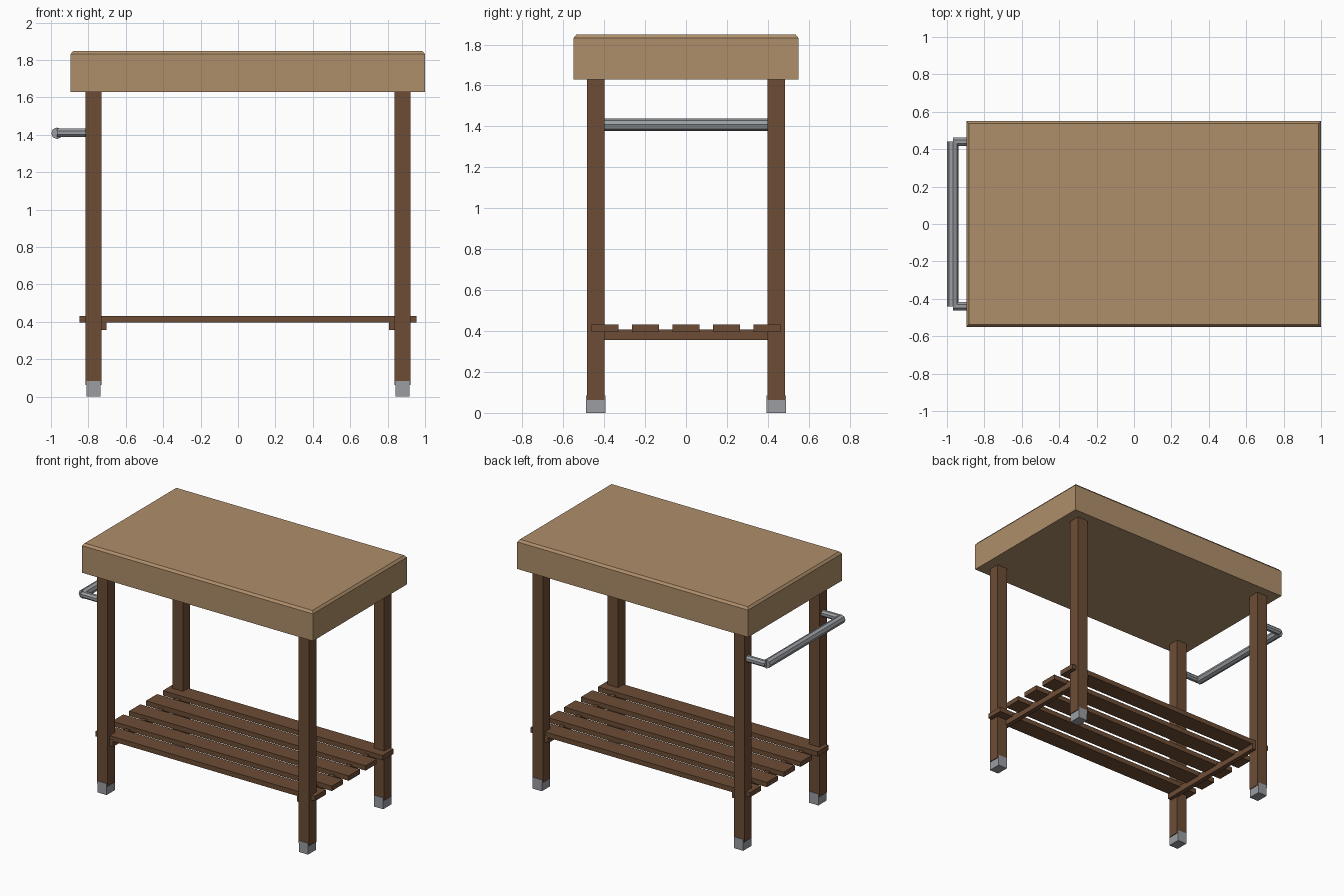
import bpy, bmesh, math
from mathutils import Matrix

if "Cube" in bpy.data.objects:
    bpy.data.objects.remove(bpy.data.objects["Cube"])


def material(name, rgb):
    m = bpy.data.materials.new(name)
    m.diffuse_color = (*rgb, 1)
    m.use_nodes = True
    m.node_tree.nodes["Principled BSDF"].inputs["Base Color"].default_value = m.diffuse_color
    return m


TAN = material("light wood", (0.43, 0.275, 0.145))
BROWN = material("dark wood", (0.152, 0.073, 0.036))
STEEL = material("grey metal", (0.325, 0.34, 0.365))


def finish(bm, name, mat):
    bmesh.ops.recalc_face_normals(bm, faces=bm.faces)
    me = bpy.data.meshes.new(name)
    bm.to_mesh(me)
    bm.free()
    me.materials.append(mat)
    ob = bpy.data.objects.new(name, me)
    bpy.context.collection.objects.link(ob)
    return ob


def box(name, mat, x, y, z, top_chamfer=None):
    """Box from (min, max) ranges; top_chamfer = (inset, drop)."""
    bm = bmesh.new()
    size = [r[1] - r[0] for r in (x, y, z)]
    mid = [(r[1] + r[0]) / 2 for r in (x, y, z)]
    bmesh.ops.create_cube(bm, size=1, matrix=Matrix.Translation(mid) @ Matrix.Diagonal((*size, 1)))
    if top_chamfer:
        inset, drop = top_chamfer
        top = max(bm.faces, key=lambda f: f.calc_center_median().z)
        for v in top.verts:
            v.co.z -= drop
        bmesh.ops.inset_region(bm, faces=[top], thickness=inset, depth=0)
        for v in top.verts:
            v.co.z += drop
    return finish(bm, name, mat)


def rod(name, mat, start, length, radius, axis, turn=0.0):
    """Eight-sided rod along x or y."""
    bm = bmesh.new()
    bmesh.ops.create_cone(bm, cap_ends=True, segments=8, radius1=radius, radius2=radius, depth=length)
    rot = Matrix.Rotation(math.pi / 2, 4, 'Y' if axis == 'x' else 'X')
    mid = list(start)
    mid['xyz'.index(axis)] += length / 2
    bm.transform(Matrix.Translation(mid) @ rot @ Matrix.Rotation(turn, 4, 'Z'))
    return finish(bm, name, mat)


CX = 0.0525  # centre of the table along x

# Thick table top with chamfered upper edge
box("table_top", TAN, (-0.895, 1.0), (-0.55, 0.55), (1.63, 1.848), (0.019, 0.017))

# Legs with metal feet
for sx, xn in ((-1, "left"), (1, "right")):
    for sy, yn in ((-1, "front"), (1, "back")):
        x, y = CX + sx * 0.826, sy * 0.4405
        box(f"{yn}_{xn}_leg", BROWN, (x - 0.043, x + 0.043), (y - 0.043, y + 0.043), (0.063, 1.64))
        box(f"{yn}_{xn}_foot", STEEL, (x - 0.0375, x + 0.0375), (y - 0.0475, y + 0.0475), (0, 0.084))
    # Shelf rail on the inner face of the legs
    a, b = CX + sx * 0.755, CX + sx * 0.79
    box(f"{xn}_shelf_rail", BROWN, (min(a, b), max(a, b)), (-0.463, 0.463), (0.356, 0.408))

# Shelf slats
for i in range(5):
    y = (i - 2) * 0.198
    box(f"shelf_slat_{i + 1}", BROWN, (-0.848, 0.954), (y - 0.065, y + 0.065), (0.396, 0.432))

# Towel bar with two brackets
rod("towel_bar", STEEL, (-0.968, -0.441, 1.408), 0.882, 0.031, 'y')
for sy, yn in ((-1, "front"), (1, "back")):
    rod(f"{yn}_bar_bracket", STEEL, (-0.968, sy * 0.441, 1.41), 0.17, 0.0245, 'x', math.pi / 8)
